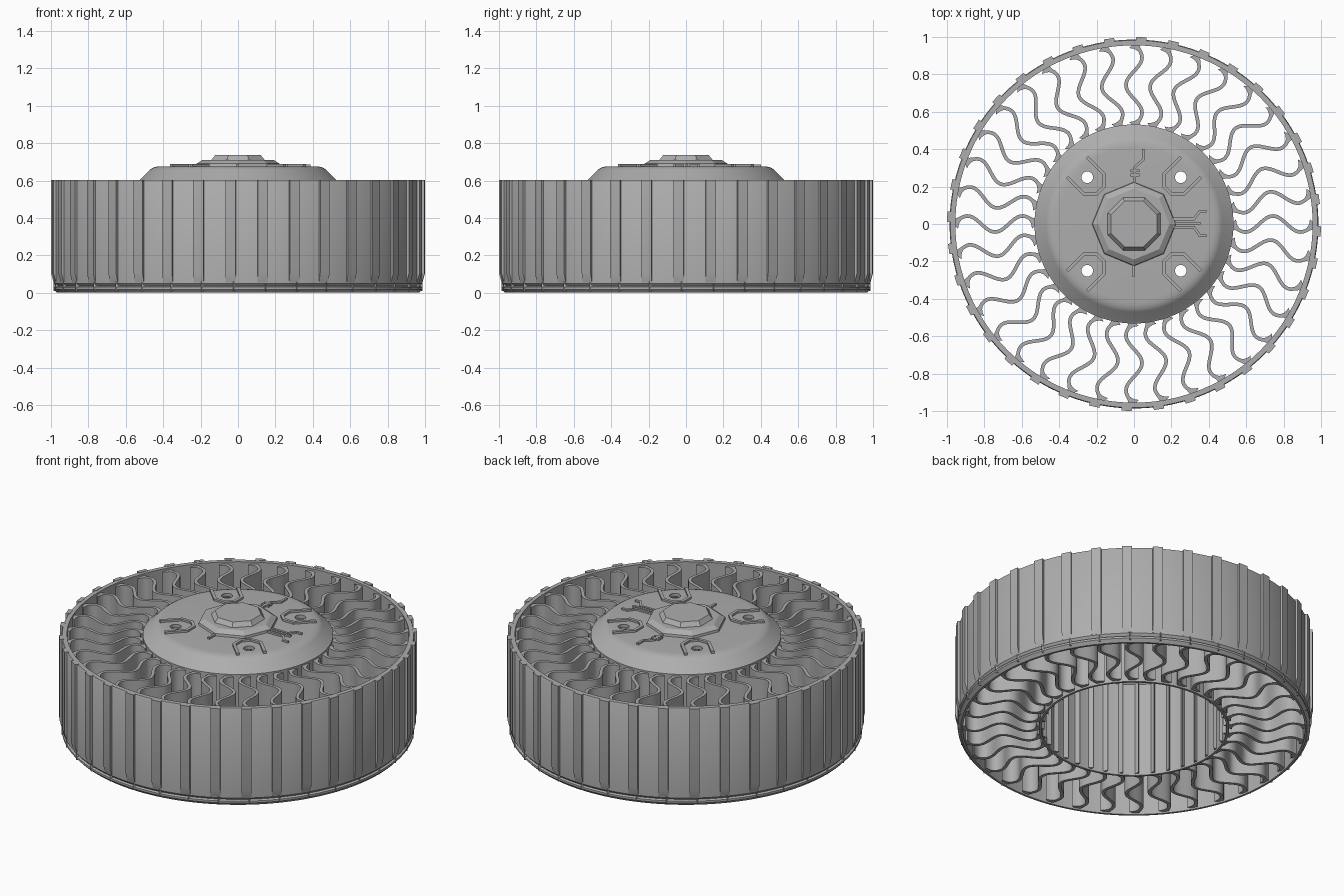
import bpy, bmesh, math
from mathutils import Matrix, Vector

if "Cube" in bpy.data.objects:
    bpy.data.objects.remove(bpy.data.objects["Cube"])

grey = bpy.data.materials.new("mid_grey")
grey.diffuse_color = (0.42, 0.42, 0.42, 1)
grey.use_nodes = True
grey.node_tree.nodes["Principled BSDF"].inputs["Base Color"].default_value = grey.diffuse_color
COUNT = 36


def finish(bm, name, angle=35):
    bmesh.ops.recalc_face_normals(bm, faces=bm.faces)
    me = bpy.data.meshes.new(name)
    bm.to_mesh(me)
    bm.free()
    me.materials.append(grey)
    for p in me.polygons:
        p.use_smooth = True
    me.set_sharp_from_angle(angle=math.radians(angle))
    ob = bpy.data.objects.new(name, me)
    bpy.context.collection.objects.link(ob)
    return ob


def lathe(bm, profile, n=144, closed=True):
    """Revolve (r, z) points about z; points on the axis become one vertex."""
    rings = []
    for r, z in profile:
        if r == 0:
            rings.append([bm.verts.new((0, 0, z))] * n)
        else:
            rings.append([bm.verts.new((r * math.cos(2 * math.pi * i / n),
                                        r * math.sin(2 * math.pi * i / n), z)) for i in range(n)])
    pairs = list(zip(rings, rings[1:]))
    if closed:
        pairs.append((rings[-1], rings[0]))
    for a, b in pairs:
        for i in range(n):
            j = (i + 1) % n
            vs = list(dict.fromkeys((a[i], a[j], b[j], b[i])))
            if len(vs) > 2:
                bm.faces.new(vs)


def ribbon(bm, pts, widths, z0, z1, mat=Matrix()):
    """Upright strip of given widths following a flat path."""
    pts = [Vector(p) for p in pts]
    rows = []
    for i, p in enumerate(pts):
        d0 = (p - pts[i - 1]).normalized() if i else None
        d1 = (pts[i + 1] - p).normalized() if i < len(pts) - 1 else None
        d = ((d0 or d1) + (d1 or d0)).normalized()
        miter = d.dot(d1 or d0)
        off = Vector((-d.y, d.x)) * widths[i] / 2 / miter
        rows.append([bm.verts.new(mat @ Vector((q.x, q.y, z)))
                     for q, z in ((p + off, z0), (p - off, z0), (p - off, z1), (p + off, z1))])
    for a, b in zip(rows, rows[1:]):
        for k in range(4):
            bm.faces.new((a[k], a[(k + 1) % 4], b[(k + 1) % 4], b[k]))
    bm.faces.new(rows[0])
    bm.faces.new(rows[-1])


def spin(deg):
    return Matrix.Rotation(math.radians(deg), 4, 'Z')


# Outer band with a small lip at the bottom
bm = bmesh.new()
lathe(bm, [(0.955, 0), (0.968, 0), (0.985, 0.018), (0.985, 0.03), (0.974, 0.036),
           (0.986, 0.05), (0.986, 0.595), (0.982, 0.602), (0.955, 0.602)])
finish(bm, "outer_band")

# Raised tread ribs, chamfered at the lower end
bm = bmesh.new()
side = [(0.975, 0.05), (0.986, 0.055), (0.9995, 0.105), (0.9995, 0.604), (0.975, 0.604)]
for k in range(COUNT):
    m = spin(-92.3 + 360 / COUNT * k)
    a, b = [[bm.verts.new(m @ Vector((r, s * 0.028, z))) for r, z in side] for s in (-1, 1)]
    bm.faces.new(a)
    bm.faces.new(b)
    for i in range(5):
        j = (i + 1) % 5
        bm.faces.new((a[i], a[j], b[j], b[i]))
finish(bm, "tread_ribs")

# Wavy spokes, flared where they meet hub and band
bm = bmesh.new()
path, widths = [], []
STEPS = 36
for i in range(STEPS + 1):
    t = i / STEPS
    path.append((0.522 + 0.442 * t, -0.043 * math.sin(3 * math.pi * t)))
    end = min(t, 1 - t)
    widths.append(0.019 + 0.05 * max(0, 1 - end / 0.09) ** 2)
for k in range(COUNT):
    ribbon(bm, path, widths, 0.01, 0.59, spin(360 / COUNT * k))
finish(bm, "wavy_spokes")

# Hub: hollow drum with a domed cover, open underneath
bm = bmesh.new()
lathe(bm, [(0.518, 0), (0.532, 0), (0.532, 0.6), (0.522, 0.606), (0.47, 0.658), (0.455, 0.668),
           (0.435, 0.674), (0.41, 0.676), (0, 0.676), (0, 0.655), (0.44, 0.655),
           (0.518, 0.585)])
hub = finish(bm, "hub", 25)

# Bolt holes through the cover
bm = bmesh.new()
for sx in (-1, 1):
    for sy in (-1, 1):
        bmesh.ops.create_cone(bm, cap_ends=True, segments=32, radius1=0.031, radius2=0.031,
                              depth=0.3, matrix=Matrix.Translation((sx * 0.25, sy * 0.25, 0.67)))
cutter = finish(bm, "hole_cutter")
cutter.hide_render = True
mod = hub.modifiers.new("holes", 'BOOLEAN')
mod.operation = 'DIFFERENCE'
mod.object = cutter
bpy.context.view_layer.update()
cut = bpy.data.meshes.new_from_object(hub.evaluated_get(bpy.context.evaluated_depsgraph_get()))
hub.modifiers.clear()
hub.data = cut
cut.set_sharp_from_angle(angle=math.radians(25))
bpy.data.objects.remove(cutter)

# Octagonal centre cap: wide base and a turned upper tier
bm = bmesh.new()
lathe(bm, [(0, 0.67), (0.226, 0.67), (0.222, 0.69), (0.19, 0.71), (0, 0.71)], 8, False)
finish(bm, "cap_base", 5)
bm = bmesh.new()
lathe(bm, [(0, 0.7), (0.158, 0.7), (0.152, 0.712), (0.132, 0.736), (0, 0.736)], 8, False)
bmesh.ops.rotate(bm, verts=bm.verts, matrix=Matrix.Rotation(math.pi / 8, 3, 'Z'))
finish(bm, "cap_top", 5)

# Raised brackets around the bolt holes
bm = bmesh.new()
bracket = [(0.357, 0.25), (0.268, 0.161), (0.2, 0.161), (0.161, 0.2), (0.161, 0.268), (0.25, 0.357)]
for k in range(4):
    ribbon(bm, bracket, [0.018] * 6, 0.67, 0.688, spin(90 * k))
finish(bm, "hole_brackets")

# Raised line ornaments on the cover
bm = bmesh.new()
lines = [[(0.05, 0.4), (0.05, 0.345), (0.005, 0.305), (0.005, 0.215)],
         [(-0.02, 0.285), (0.03, 0.285)], [(-0.02, 0.262), (0.03, 0.262)],
         [(0.21, 0.027), (0.32, 0.027), (0.352, 0.068), (0.388, 0.068)],
         [(0.21, 0.005), (0.355, 0.005)],
         [(0.21, -0.017), (0.32, -0.017), (0.352, -0.062), (0.388, -0.062)],
         [(-0.005, -0.215), (-0.005, -0.28)]]
for pts in lines:
    ribbon(bm, pts, [0.014] * len(pts), 0.67, 0.686)
finish(bm, "cover_lines")
